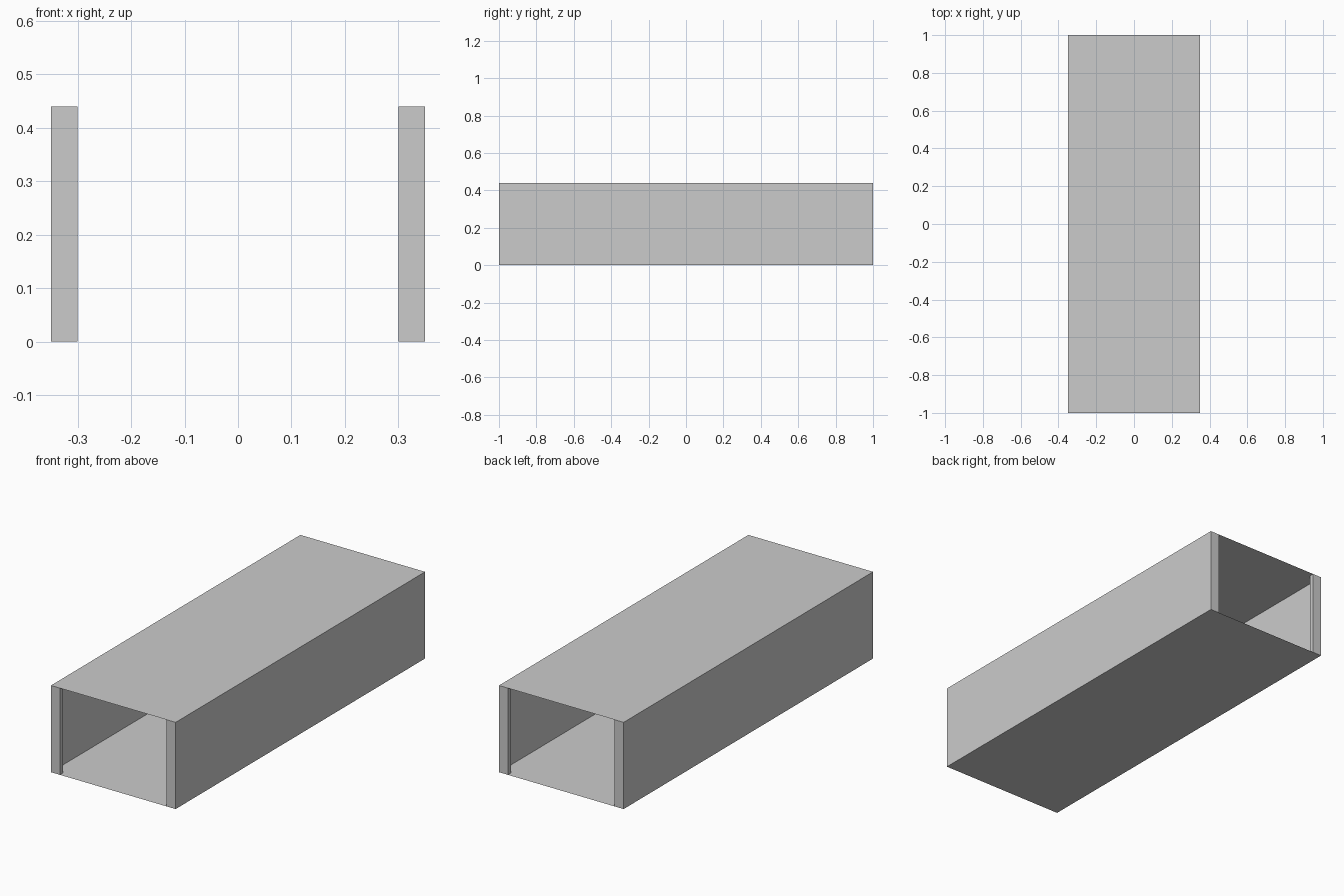
import bpy

if "Cube" in bpy.data.objects:
    bpy.data.objects.remove(bpy.data.objects["Cube"])

W, L, H = 0.35, 1.0, 0.44   # half width, half length, height
LIP, DEPTH = 0.05, 0.025    # end lip width and depth


def sweep(name, profile, offset, closed=False):
    """Sheet made by sweeping a profile along an offset vector."""
    n = len(profile)
    verts = list(profile) + [tuple(a + b for a, b in zip(p, offset)) for p in profile]
    count = n if closed else n - 1
    faces = [(i, (i + 1) % n, n + (i + 1) % n, n + i) for i in range(count)]
    mesh = bpy.data.meshes.new(name)
    mesh.from_pydata(verts, [], faces)
    obj = bpy.data.objects.new(name, mesh)
    bpy.context.collection.objects.link(obj)
    return obj


# Thin open-ended sleeve: floor, walls and top
sweep("sleeve", [(-W, -L, 0), (-W, -L, H), (W, -L, H), (W, -L, 0)],
      (0, 2 * L, 0), closed=True)

# Upright lips at the four corners: end face, return and inner face
lip = sweep("end_lips", [(W, -L, 0), (W - LIP, -L, 0),
                         (W - LIP, -L + DEPTH, 0), (W, -L + DEPTH, 0)], (0, 0, H))
mirror = lip.modifiers.new("Mirror", "MIRROR")
mirror.use_axis = (True, True, False)
mirror.use_mirror_merge = False
